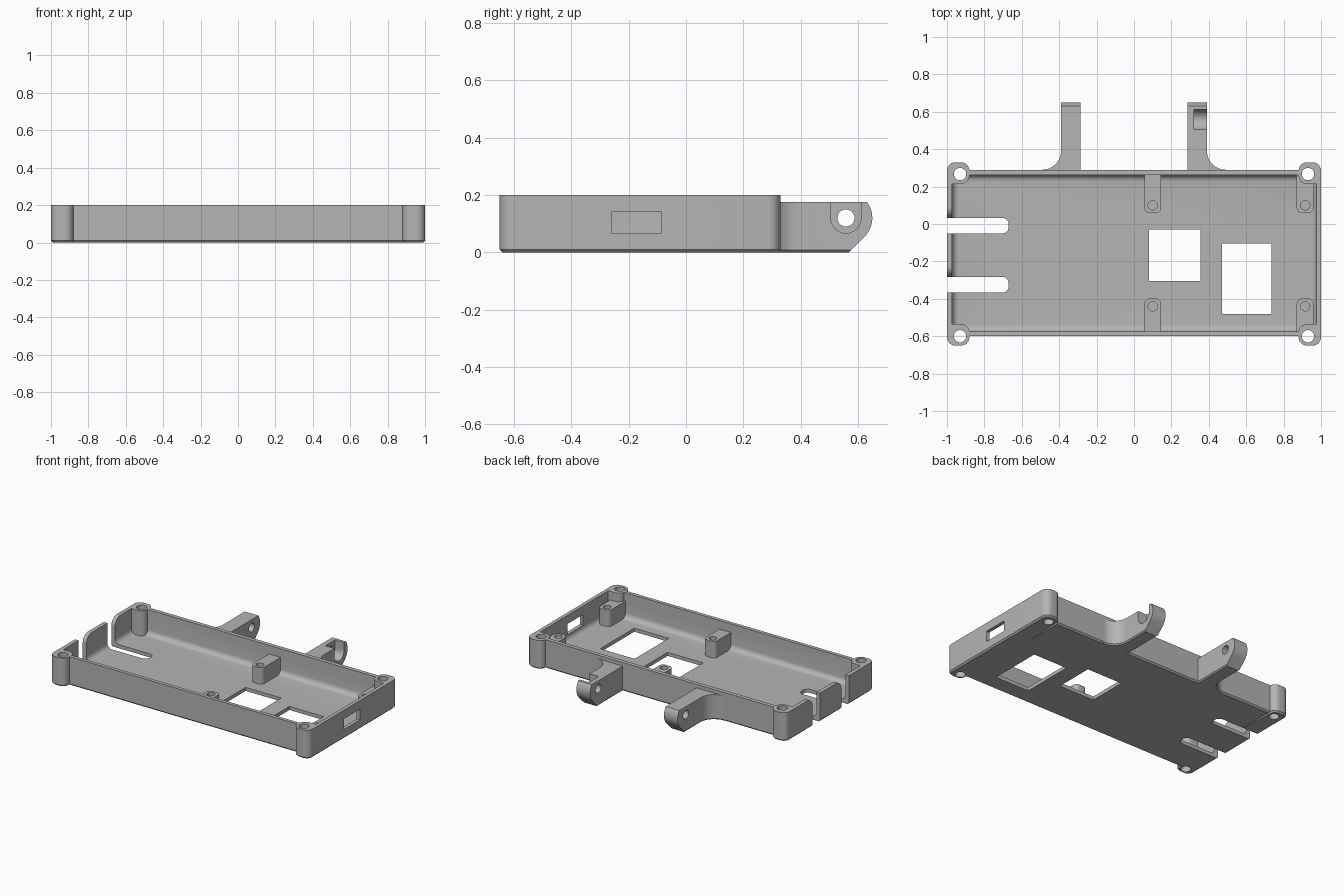
import bpy
import bmesh
import math
from mathutils import Vector

cube = bpy.data.objects.get("Cube")
if cube:
    bpy.data.objects.remove(cube, do_unlink=True)

grey = bpy.data.materials.new("plain_grey")
grey.use_nodes = True
colour = (0.46, 0.46, 0.46, 1)
grey.diffuse_color = colour
grey.node_tree.nodes["Principled BSDF"].inputs["Base Color"].default_value = colour


def rounded(corners, steps=8):
    """Turn (a, b, radius) corners into an outline with true arcs."""
    out = []
    n = len(corners)
    for i, c in enumerate(corners):
        p, r = Vector(c[:2]), (c[2] if len(c) > 2 else 0)
        if not r:
            out.append(p)
            continue
        u = (Vector(corners[i - 1][:2]) - p).normalized()
        v = (Vector(corners[(i + 1) % n][:2]) - p).normalized()
        half = u.angle(v) / 2
        centre = p + (u + v).normalized() * r / math.sin(half)
        start = p + u * r / math.tan(half) - centre
        end = p + v * r / math.tan(half) - centre
        out += [centre + start.lerp(end, k / steps).normalized() * r for k in range(steps + 1)]
    return out


def circle(a, b, r, sides=32):
    turn = 2 * math.pi / sides
    return [(a + r * math.cos(k * turn), b + r * math.sin(k * turn)) for k in range(sides)]


def rect(a0, b0, a1, b1):
    return [(a0, b0), (a1, b0), (a1, b1), (a0, b1)]


def prism(name, outline, lo, hi, axis="z", bevel=0, segments=1):
    """Extrude an outline along z (plan) or x (side profile), bevelling the low end."""
    bm = bmesh.new()
    rings = []
    for h in (lo, hi):
        rings.append([bm.verts.new((a, b, h) if axis == "z" else (h, a, b)) for a, b in outline])
    n = len(outline)
    low = bm.faces.new(rings[0])
    bm.faces.new(rings[1])
    for i in range(n):
        j = (i + 1) % n
        bm.faces.new((rings[0][i], rings[0][j], rings[1][j], rings[1][i]))
    bmesh.ops.recalc_face_normals(bm, faces=bm.faces[:])
    if bevel:
        bmesh.ops.bevel(bm, geom=list(low.edges), offset=bevel, segments=segments,
                        profile=0.5, affect="EDGES")
    mesh = bpy.data.meshes.new(name)
    bm.to_mesh(mesh)
    bm.free()
    obj = bpy.data.objects.new(name, mesh)
    bpy.context.collection.objects.link(obj)
    mesh.materials.append(grey)
    return obj


def combine(target, tool, operation="DIFFERENCE"):
    """Apply one boolean and throw the tool away."""
    mod = target.modifiers.new("cut", "BOOLEAN")
    mod.operation, mod.object, mod.solver = operation, tool, "EXACT"
    bpy.context.view_layer.objects.active = target
    bpy.ops.object.modifier_apply(modifier=mod.name)
    bpy.data.objects.remove(tool, do_unlink=True)


# Tray block with projecting corner lugs
R = 0.045
right_side = [(0.88, -0.6), (0.88, -0.65, R), (1, -0.65, R),
              (1, 0.33, R), (0.88, 0.33, R), (0.88, 0.29)]
left_side = [(-c[0],) + c[1:] for c in reversed(right_side)]
tray = prism("tray", rounded(right_side + left_side), 0, 0.2, bevel=0.01)

# Cavity with filleted floor, leaving the corner posts and standoffs standing
cavity = prism("cavity", rect(-0.972, -0.575, 0.975, 0.262), 0.025, 0.4, bevel=0.035, segments=5)
for x in (-1, 1):
    for y0, y1 in ((-0.9, -0.535), (0.215, 0.6)):
        inner = [(x * 0.88, y0, 0 if y0 < -0.6 else R), (x * 1.2, y0),
                 (x * 1.2, y1), (x * 0.88, y1, R if y0 < -0.6 else 0)]
        combine(cavity, prism("corner_post", rounded(inner), -0.1, 0.6))

standoffs = [(x, y, way) for x in (0.1, 0.915) for y, way in ((0.1, 1), (-0.44, -1))]
for x, y, way in standoffs:
    tip, root = y - way * 0.042, y + way * 0.25
    plan = [(x - 0.045, root), (x - 0.045, tip, 0.03), (x + 0.045, tip, 0.03), (x + 0.045, root)]
    combine(cavity, prism("standoff", rounded(plan), -0.1, 0.14))
combine(tray, cavity)

# Screw holes: through the corners, blind in the standoffs
for x in (-0.93, 0.93):
    for y in (-0.6, 0.267):
        combine(tray, prism("corner_hole", circle(x, y, 0.033), -0.1, 0.4))
for x, y, way in standoffs:
    combine(tray, prism("standoff_hole", circle(x, y, 0.025), 0.05, 0.4))

# Floor windows and the port in the end wall
combine(tray, prism("square_window", rect(0.08, -0.305, 0.355, -0.03), -0.1, 0.1))
combine(tray, prism("tall_window", rect(0.47, -0.48, 0.735, -0.105), -0.1, 0.1))
combine(tray, prism("port", rect(-0.26, 0.065, -0.085, 0.14), 0.94, 1.1, axis="x"))

# Cable slots through floor and wall, with one flared upper corner each
for y0, y1 in ((-0.05, 0.033), (-0.367, -0.283)):
    plan = [(-1.1, y0), (-0.67, y0, 0.034), (-0.67, y1, 0.034), (-1.1, y1)]
    combine(tray, prism("slot", rounded(plan), -0.1, 0.4))
    flare = [(y0 + 0.02, 0.1), (y1, 0.1), (y1, 0.2005, 0.06), (y1 + 0.1, 0.2005),
             (y1 + 0.1, 0.3), (y0 + 0.02, 0.3)]
    combine(tray, prism("slot_flare", rounded(flare), -1.1, -0.94, axis="x"))

# Hinge arms: plan with a flared root, trimmed to the side profile
HY, HZ = 0.558, 0.12
arc = [math.radians(37 - 82 * k / 12) for k in range(13)]
profile = [(0.2, -0.1), (0.2, 0.175)]
profile += [(HY + 0.092 * math.cos(a), HZ + 0.092 * math.sin(a)) for a in arc]
profile += [(0.468, -0.1)]
arms = []
for name, s in (("left_arm", 1), ("right_arm", -1)):
    plan = [(s * 0.285, 0.264), (s * 0.285, 0.7), (s * 0.39, 0.7),
            (s * 0.39, 0.29, 0.1), (s * 0.5, 0.29), (s * 0.5, 0.264)]
    arm = prism(name, rounded(plan), 0, 0.4, bevel=0.008)
    combine(arm, prism("arm_profile", profile, -0.8, 0.8, axis="x"), "INTERSECT")
    combine(arm, prism("pin_hole", circle(HY, HZ, 0.03), -0.8, 0.8, axis="x"))
    arms.append(arm)

# Nut pocket, open at the top, in the left arm
pocket = [(HY - 0.053, 0.4), (HY - 0.053, 0.067, 0.0529),
          (HY + 0.053, 0.067, 0.0529), (HY + 0.053, 0.4)]
combine(arms[0], prism("nut_pocket", rounded(pocket), 0.32, 0.6, axis="x"))

# Smooth the fillets, keep the edges crisp
bpy.ops.object.select_all(action="DESELECT")
for obj in [tray] + arms:
    obj.select_set(True)
bpy.context.view_layer.objects.active = tray
bpy.ops.object.shade_smooth_by_angle(angle=math.radians(30))
